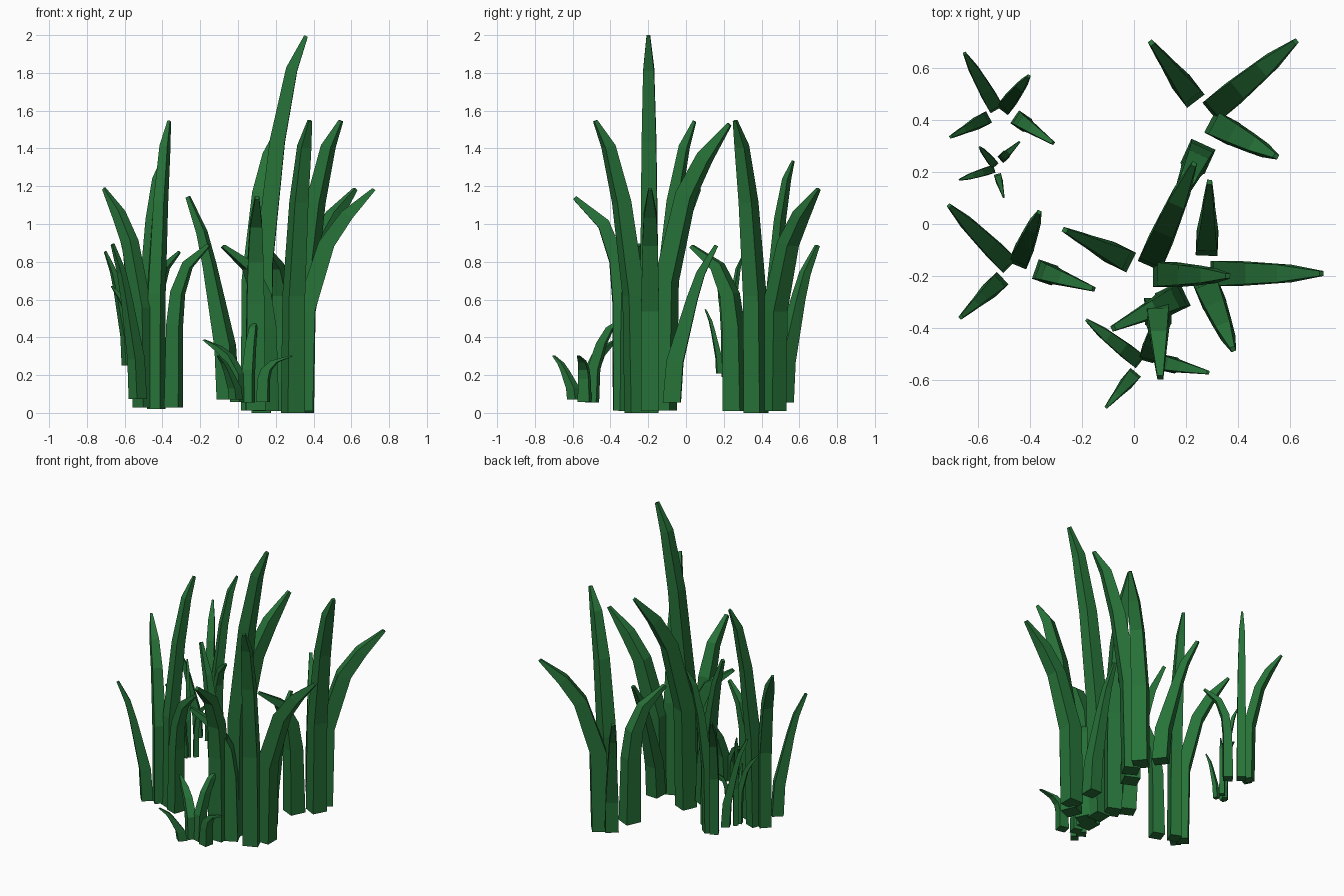
import bpy, bmesh, math
from mathutils import Vector, Matrix

if "Cube" in bpy.data.objects:
    bpy.data.objects.remove(bpy.data.objects["Cube"])

green = bpy.data.materials.new("grass_green")
green.diffuse_color = (0.02, 0.17, 0.04, 1)
green.use_nodes = True
green.node_tree.nodes["Principled BSDF"].inputs["Base Color"].default_value = green.diffuse_color

# Blade templates: root xy, tip xy, root z, tip z, (radial, tangential) thickness,
# and spine rings as (height fraction, lean fraction, thickness factor)
BLADES = [
    ((.046, 0), (.358, 0), .01, 1.19, (.085, .08),
     [(0, 0, 1), (.45, .03, 1), (.75, .33, .85), (.88, .62, .7), (1, 1, .2)]),
    ((0, -.06), (.075, -.242), 0, 1.55, (.083, .08),
     [(0, 0, 1), (.4, .06, .95), (.72, .36, .8), (.91, .68, .6), (1, 1, .2)]),
    ((-.117, -.083), (-.308, -.175), .01, .89, (.085, .085),
     [(0, 0, 1), (.5, .03, .9), (.7, .12, .8), (.87, .4, .62), (1, 1, .22)]),
    ((-.008, .096), (0, .292), .055, .89, (.078, .07),
     [(0, 0, 1), (.26, .07, .95), (.66, .46, .62), (.82, .65, .5), (1, 1, .22)]),
]


def add_blade(bm, root, tip, z0, z1, size, rings):
    """Four-sided tapered blade, bent along its spine."""
    root, lean = Vector(root), Vector(tip) - Vector(root)
    length = lean.length
    out = lean.normalized().to_3d()
    side = Vector((-out.y, out.x, 0))
    spine = [(l * length, z0 + h * (z1 - z0)) for h, l, _ in rings]
    loops = []
    for i, (r, z) in enumerate(spine):
        a, b = spine[max(i - 1, 0)], spine[min(i + 1, len(spine) - 1)]
        tilt = math.atan2(b[0] - a[0], b[1] - a[1]) if i else 0
        across = out * math.cos(tilt) - Vector((0, 0, math.sin(tilt)))
        centre = root.to_3d() + out * r + Vector((0, 0, z))
        u, v = across * size[0] * rings[i][2] / 2, side * size[1] * rings[i][2] / 2
        if i == len(spine) - 1:
            centre.z -= abs(u.z)
        loops.append([bm.verts.new(centre + p) for p in (u + v, v - u, -u - v, u - v)])
    for lo, hi in zip(loops, loops[1:]):
        for k in range(4):
            n = (k + 1) % 4
            bm.faces.new((lo[k], lo[n], hi[n], hi[k]))
    bm.faces.new(loops[0][::-1])
    bm.faces.new(loops[-1])


def add_clump(name, x, y, z, turn, spread, height):
    bm = bmesh.new()
    for blade in BLADES:
        add_blade(bm, *blade)
    bm.transform(Matrix.Translation((x, y, z))
                 @ Matrix.Rotation(math.radians(turn), 4, 'Z')
                 @ Matrix.Diagonal((spread, spread, height, 1)))
    bmesh.ops.recalc_face_normals(bm, faces=bm.faces)
    mesh = bpy.data.meshes.new(name)
    bm.to_mesh(mesh)
    bm.free()
    mesh.materials.append(green)
    bpy.context.collection.objects.link(bpy.data.objects.new(name, mesh))


# Six clumps: position, rotation, horizontal and vertical scale
add_clump("grass_tall", .057, -.165, 0, 66.3, 1.205, 1.29)
add_clump("grass_right", .29, -.19, 0, 0, 1.2, 1)
add_clump("grass_back_right", .29, .426, 0, 39.7, 1.2, 1)
add_clump("grass_left", -.473, -.164, .02, 135.3, .93, .985)
add_clump("grass_back_left", -.525, .437, .21, 119.9, .703, .727)
add_clump("grass_tiny", -.535, .2125, .185, 197.5, .395, .41)
add_clump("grass_front", .027, -.532, .055, 142, .735, .28)
